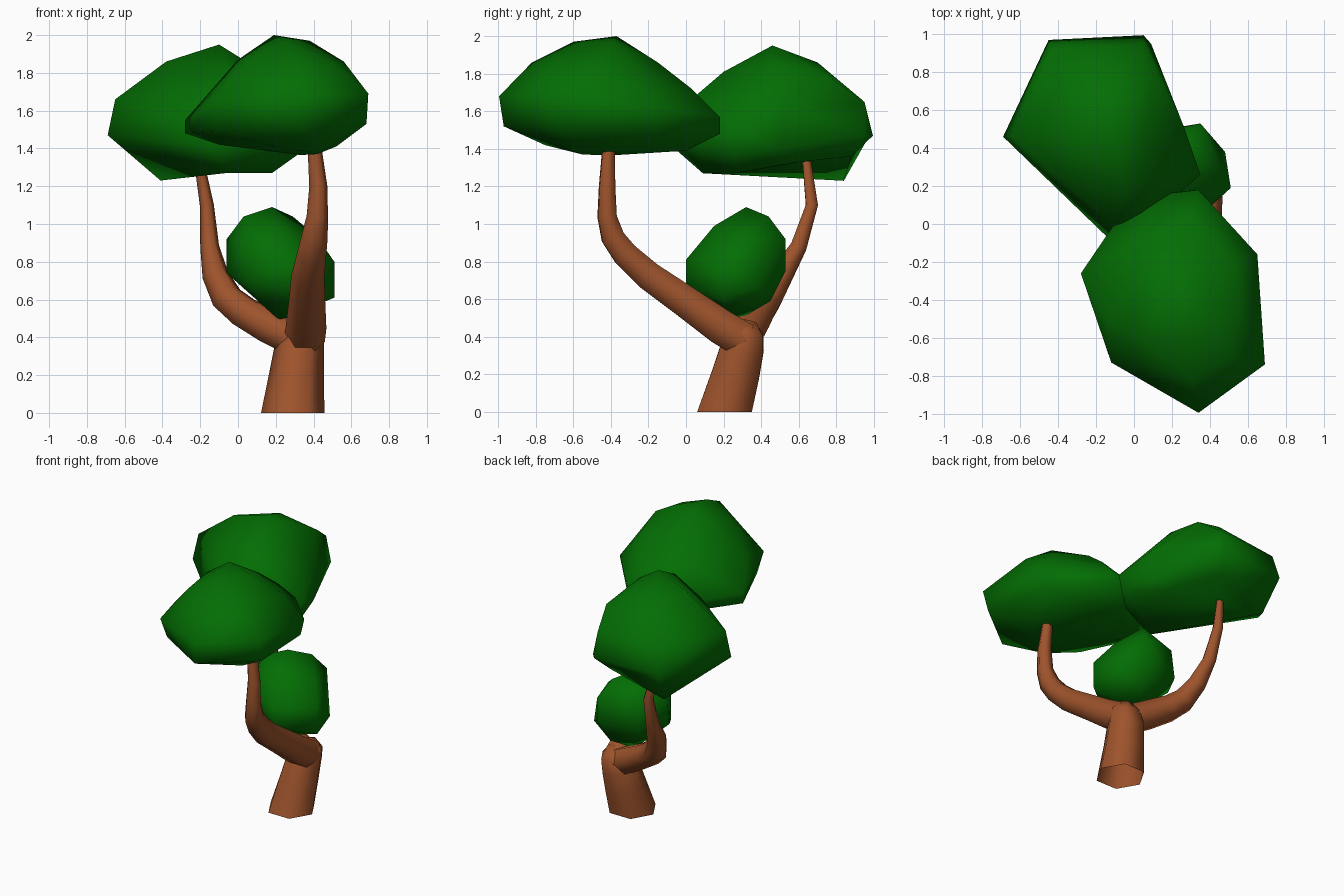
import bpy, bmesh, math
from mathutils import Vector


def material(name, rgb):
    m = bpy.data.materials.new(name)
    m.diffuse_color = (*rgb, 1)
    return m


BARK = material("bark brown", (0.34, 0.087, 0.025))
LEAF = material("leaf green", (0.001, 0.155, 0.001))


def finish(bm, name, mat, angle):
    bmesh.ops.recalc_face_normals(bm, faces=bm.faces[:])
    me = bpy.data.meshes.new(name)
    bm.to_mesh(me)
    bm.free()
    ob = bpy.data.objects.new(name, me)
    bpy.context.collection.objects.link(ob)
    me.materials.append(mat)
    bpy.ops.object.select_all(action='DESELECT')
    bpy.context.view_layer.objects.active = ob
    ob.select_set(True)
    bpy.ops.object.shade_smooth_by_angle(angle=math.radians(angle))


def limb(name, path, sides=6, flat_base=False):
    """Tapered tube through (x, y, z, radius) points, open at the start."""
    bm = bmesh.new()
    pts = [Vector(p[:3]) for p in path]
    rings, u = [], Vector((1, 0, 0))
    for i, p in enumerate(pts):
        t = (pts[min(i + 1, len(pts) - 1)] - pts[max(i - 1, 0)]).normalized()
        if flat_base and i == 0:
            t = Vector((0, 0, 1))
        u = (u - t * u.dot(t)).normalized()
        v = t.cross(u)
        rings.append([bm.verts.new(p + path[i][3] * (
            u * math.cos(a) + v * math.sin(a)))
            for a in (math.tau * k / sides for k in range(sides))])
    for a, b in zip(rings, rings[1:]):
        for k in range(sides):
            n = (k + 1) % sides
            bm.faces.new((a[k], a[n], b[n], b[k]))
    bm.faces.new(rings[-1])
    finish(bm, name, BARK, 80)


def foliage(name, pts, moves=()):
    """Faceted leaf clump: hull of a few points, then some corners moved."""
    bm = bmesh.new()
    for p in pts:
        bm.verts.new(p)
    bmesh.ops.convex_hull(bm, input=bm.verts[:])
    loose = [v for v in bm.verts if not v.link_faces]
    bmesh.ops.delete(bm, geom=loose, context='VERTS')
    for d in map(Vector, moves):
        min(bm.verts, key=lambda v: (v.co - d).length).co = d
    finish(bm, name, LEAF, 80)


# Trunk and two branches
limb("trunk", [(0.29, 0.205, 0, 0.168), (0.31, 0.265, 0.2, 0.145),
               (0.325, 0.30, 0.34, 0.132), (0.35, 0.32, 0.43, 0.105),
               (0.34, 0.33, 0.48, 0.05)], flat_base=True)
limb("front_branch", [(0.35, 0.31, 0.38, 0.11), (0.36, 0.19, 0.45, 0.108),
                      (0.365, 0.0, 0.585, 0.097), (0.37, -0.2, 0.725, 0.088),
                      (0.39, -0.325, 0.84, 0.078), (0.405, -0.39, 0.93, 0.07),
                      (0.42, -0.42, 1.04, 0.057), (0.425, -0.42, 1.2, 0.048),
                      (0.40, -0.41, 1.46, 0.034)])
limb("back_branch", [(0.34, 0.30, 0.37, 0.10), (0.17, 0.345, 0.455, 0.1),
                     (0.03, 0.39, 0.535, 0.092), (-0.06, 0.44, 0.61, 0.085),
                     (-0.12, 0.51, 0.73, 0.07), (-0.15, 0.60, 0.88, 0.05),
                     (-0.165, 0.67, 1.1, 0.037), (-0.215, 0.637, 1.38, 0.024)])

# Large clump over the front branch
foliage("front_foliage", [
    (0.34, -0.995, 1.68), (0.69, -0.74, 1.69), (0.65, -0.16, 1.62), (0.34, 0.18, 1.57),
    (0.08, 0.15, 1.54), (-0.11, -0.01, 1.55), (-0.28, -0.26, 1.55), (-0.12, -0.73, 1.64),
    (0.33, -0.97, 1.52), (0.68, -0.70, 1.53), (0.62, -0.16, 1.50), (0.33, 0.18, 1.48),
    (-0.28, -0.26, 1.48), (-0.1, -0.68, 1.49),
    (0.33, -0.4, 1.365), (0.42, -0.55, 1.37), (0.52, -0.4, 1.41), (-0.1, -0.3, 1.42),
    (0.15, -0.75, 1.42), (0.35, 0.0, 1.39), (0.1, 0.0, 1.40),
    (0.19, -0.37, 2.0), (0.38, -0.40, 1.97), (0.56, -0.45, 1.86), (0.25, -0.60, 1.97),
    (0.3, -0.82, 1.86), (0.27, -0.15, 1.86), (0.3, 0.03, 1.72), (0.0, -0.35, 1.87),
    (-0.16, -0.3, 1.67), (0.53, -0.2, 1.78), (0.02, -0.60, 1.85), (0.03, -0.1, 1.75),
    (-0.14, -0.5, 1.69), (0.52, -0.7, 1.84)])

# Large clump over the back branch
foliage("back_foliage", [
    (-0.69, 0.46, 1.47), (-0.65, 0.47, 1.66), (-0.45, 0.97, 1.46), (-0.43, 0.92, 1.64),
    (0.05, 0.995, 1.47), (0.05, 0.95, 1.65), (0.09, 0.95, 1.47), (0.26, 0.52, 1.62),
    (0.26, 0.50, 1.40), (0.35, 0.26, 1.50), (0.32, 0.26, 1.37), (-0.14, -0.07, 1.41),
    (-0.12, 0.0, 1.58), (0.0, 0.06, 1.69), (0.12, 0.06, 1.42),
    (-0.06, 0.09, 1.27), (0.18, 0.26, 1.27), (-0.22, 0.62, 1.285), (0.0, 0.88, 1.34),
    (-0.40, 0.84, 1.33), (0.15, 0.6, 1.31),
    (-0.1, 0.46, 1.95), (-0.38, 0.5, 1.86), (-0.15, 0.70, 1.86), (0.06, 0.45, 1.85),
    (-0.05, 0.2, 1.81), (0.1, 0.78, 1.77)],
    moves=[(-0.41, 0.84, 1.23), (-0.22, 0.62, 1.33), (0.15, 0.6, 1.33), (0.0, 0.88, 1.36)])

# Small clump in the fork
foliage("fork_foliage", [
    (-0.06, 0.28, 0.74), (-0.06, 0.30, 0.92), (0.18, 0.32, 1.09), (0.03, 0.25, 1.04),
    (0.29, 0.44, 1.04), (0.2, 0.15, 0.99), (0.28, 0.0, 0.81), (0.3, 0.0, 0.66),
    (0.51, 0.19, 0.80), (0.51, 0.19, 0.61), (0.35, 0.53, 0.92), (0.35, 0.53, 0.75),
    (0.3, 0.45, 0.59), (0.22, 0.28, 0.49), (0.05, 0.1, 0.68), (0.05, 0.1, 0.88),
    (0.05, 0.48, 0.72), (0.07, 0.47, 0.93), (0.42, 0.3, 0.93), (0.48, 0.38, 0.66)])
